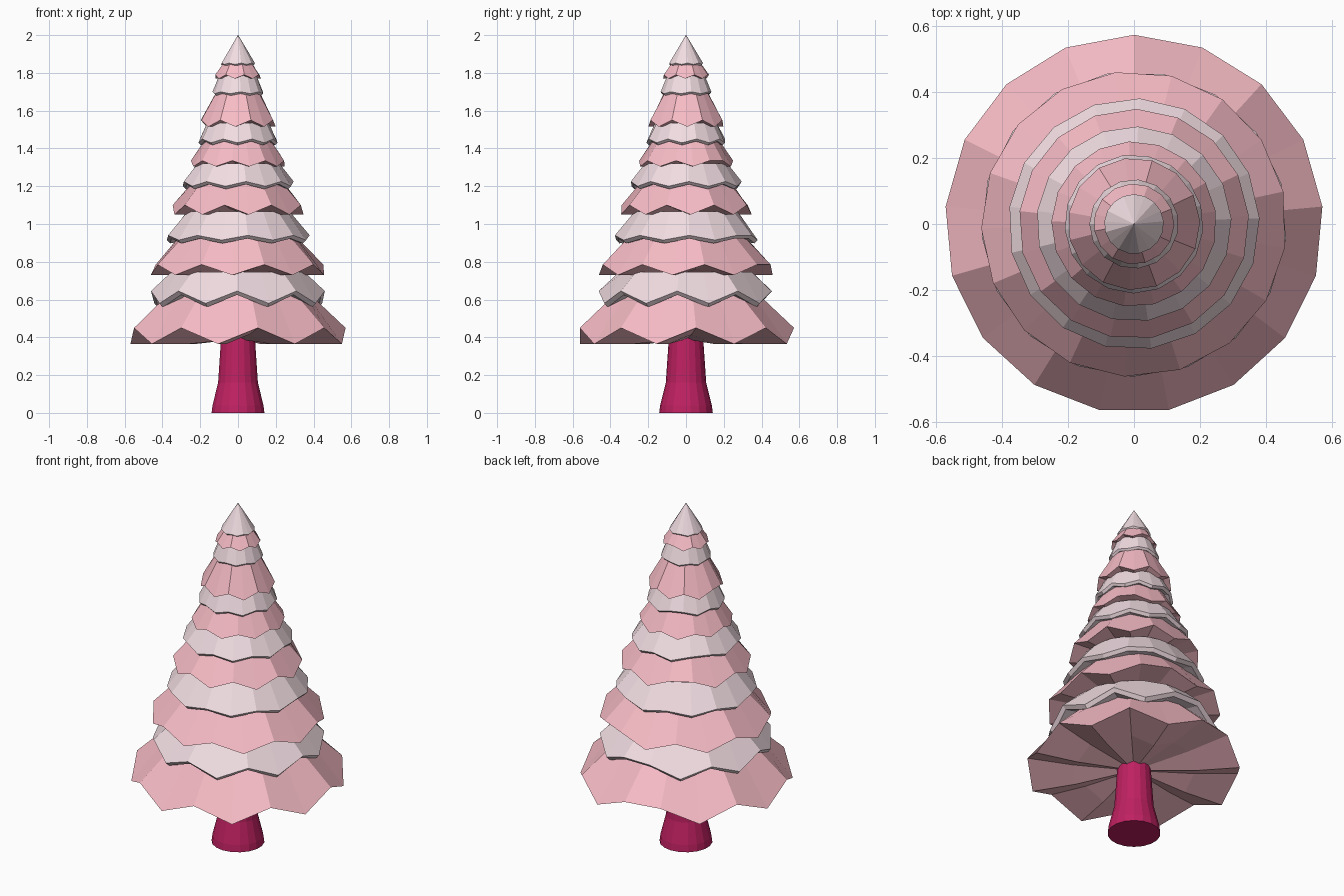
import bpy, bmesh, math

if "Cube" in bpy.data.objects:
    bpy.data.objects.remove(bpy.data.objects["Cube"])


def material(name, color):
    m = bpy.data.materials.new(name)
    m.diffuse_color = (*color, 1)
    m.use_nodes = True
    m.node_tree.nodes["Principled BSDF"].inputs["Base Color"].default_value = m.diffuse_color
    return m


PINK = material("pink", (0.93, 0.5, 0.56))
SNOW = material("snow", (0.88, 0.72, 0.76))
BARK = material("bark", (0.52, 0.015, 0.12))


def lathe(name, mat, rings, sides, start=90):
    """Stack of rings (radius, low z, high z); vertices alternate high and low."""
    bm = bmesh.new()
    loops = []
    for r, low, high in rings:
        loop = []
        for k in range(sides):
            a = math.radians(start - k * 360 / sides)
            z = high if k % 2 == 0 else low
            loop.append(bm.verts.new((r * math.cos(a), r * math.sin(a), z)))
        loops.append(loop)
    for up, down in zip(loops, loops[1:]):
        for k in range(sides):
            n = (k + 1) % sides
            bm.faces.new((up[k], up[n], down[n], down[k]))
    # close both ends with fans
    for loop, (r, low, high) in ((loops[0], rings[0]), (loops[-1], rings[-1])):
        c = bm.verts.new((0, 0, (low + high) / 2))
        for k in range(sides):
            bm.faces.new((loop[k], loop[(k + 1) % sides], c))
    bmesh.ops.remove_doubles(bm, verts=bm.verts, dist=1e-5)
    bmesh.ops.recalc_face_normals(bm, faces=bm.faces)
    mesh = bpy.data.meshes.new(name)
    bm.to_mesh(mesh)
    bm.free()
    mesh.materials.append(mat)
    ob = bpy.data.objects.new(name, mesh)
    bpy.context.collection.objects.link(ob)
    return ob


# flared trunk
trunk = [(0.085, 0.45), (0.092, 0.38), (0.107, 0.16), (0.137, 0.04), (0.142, 0)]
lathe("trunk", BARK, [(r, z, z) for r, z in trunk], 18)

# branch tiers: top radius, top z, rim radius, rim low z, rim high z, sides, start angle
branches = [
    (0.37, 0.64, 0.572, 0.365, 0.45, 17, 90),
    (0.29, 0.96, 0.462, 0.73, 0.785, 17, 54.6),
    (0.235, 1.23, 0.348, 1.05, 1.1, 17, 110),
    (0.165, 1.46, 0.25, 1.305, 1.335, 17, 30),
    (0.11, 1.71, 0.2, 1.515, 1.55, 15, 170),
    (0.065, 1.87, 0.122, 1.77, 1.79, 15, 70),
]
for i, (tr, tz, r, low, high, n, a) in enumerate(branches):
    inner_high = high - 0.4 * (high - low)
    lathe(f"branch_tier_{i + 1}", PINK,
          [(tr, tz, tz), (r, low, high), (r * 0.58, low, inner_high)], n, a)

# pale snow layers with a thin lip, one on each branch tier
snow = [
    (0.355, 0.745, 0.462, 0.58, 0.645, 17, 78.8),
    (0.275, 1.065, 0.38, 0.915, 0.94, 17, 45),
    (0.22, 1.32, 0.295, 1.20, 1.225, 17, 130),
    (0.165, 1.535, 0.21, 1.43, 1.45, 17, 100),
    (0.1, 1.785, 0.135, 1.69, 1.70, 15, 60),
    (0.001, 2.0, 0.09, 1.845, 1.852, 17, 90),
]
for i, (tr, tz, r, low, high, n, a) in enumerate(snow):
    t = 0.006 + 0.03 * r
    lathe(f"snow_layer_{i + 1}", SNOW,
          [(tr, tz, tz), (r, low, high), (r - t, low - t, high - t),
           (r * 0.7, low, high)], n, a)
